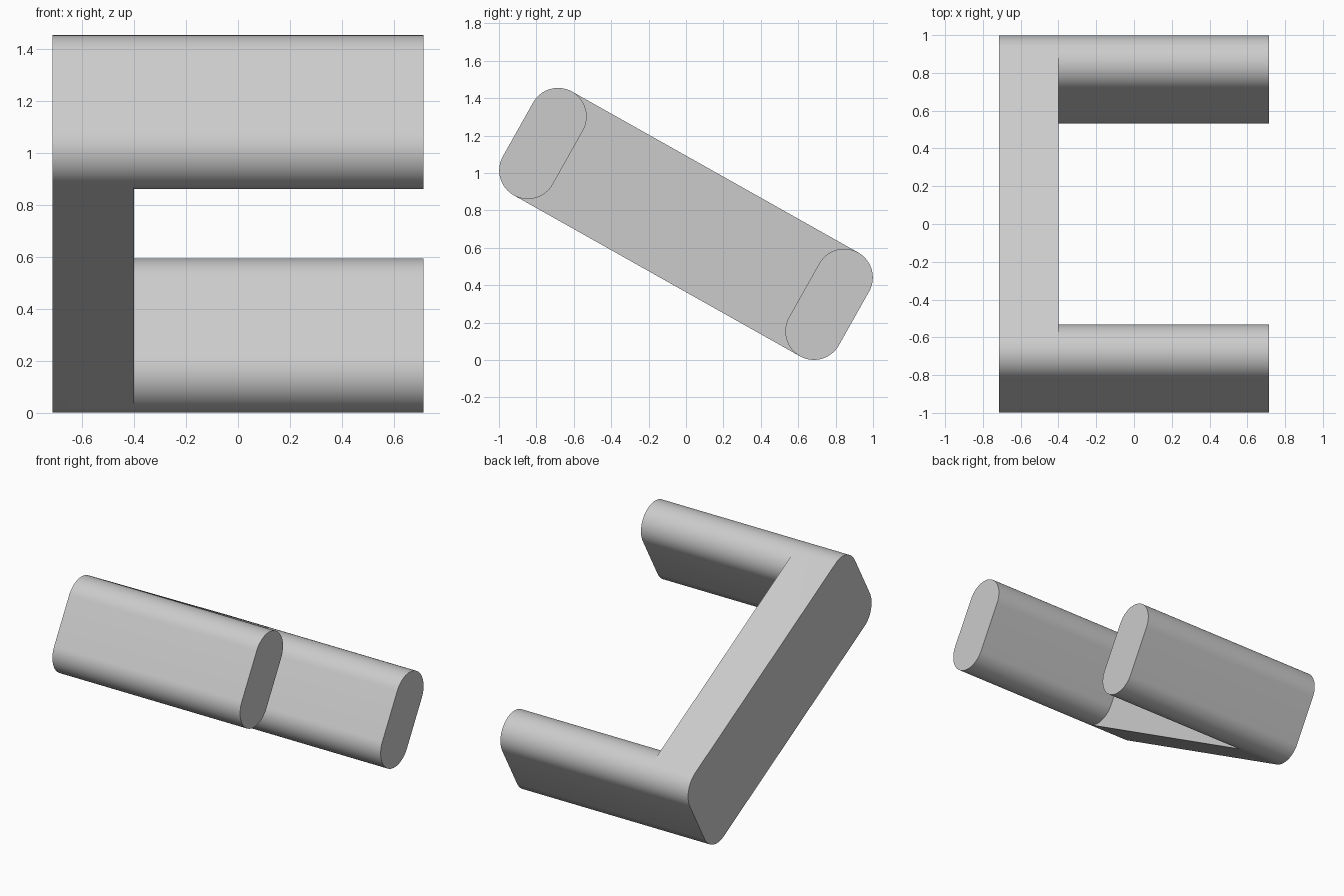
import bpy, bmesh
from math import sin, cos, pi, radians
from mathutils import Matrix

if "Cube" in bpy.data.objects:
    bpy.data.objects.remove(bpy.data.objects["Cube"])

TILT = radians(29.35)      # downward slope from front to back
REACH = 0.8776             # arm centre to middle, along the slope
RADIUS = 0.153             # rounding of the arms
STRAIGHT = 0.165           # half the flat part of an arm's section
SIDE, INNER = 0.715, -0.40 # outer ends, inner face of the crossbar
STEPS = 16                 # segments per quarter circle


def half_section(centre, side):
    """Half of an arm's section, bottom to top, bulging towards side."""
    points = []
    for sign in (-1, 1):
        for i in range(STEPS + 1):
            t = pi / 2 * i / STEPS
            t = t - pi / 2 if sign < 0 else t
            points.append((centre + side * RADIUS * cos(t),
                           sign * STRAIGHT + RADIUS * sin(t)))
    return points


bm = bmesh.new()


def add_verts(points, x):
    return [bm.verts.new((x, u, v)) for u, v in points]


# Crossbar: outer end cap and the rim joining it to the inner face
back = add_verts(half_section(REACH, 1), INNER)
front = add_verts(half_section(-REACH, -1), INNER)
rim = back + front[::-1]
cap = [bm.verts.new((-SIDE, v.co.y, v.co.z)) for v in rim]
bm.faces.new(cap)
for i in range(len(rim)):
    j = (i + 1) % len(rim)
    bm.faces.new((rim[i], rim[j], cap[j], cap[i]))

# Crossbar inner face, between the two arms
back_in = add_verts(half_section(REACH, -1)[1:-1], INNER)
front_in = add_verts(half_section(-REACH, 1)[1:-1], INNER)
bm.faces.new([front[0], back[0]] + back_in + [back[-1], front[-1]] + front_in[::-1])

# Arms: continue each rounded section out to the open end
for outer, inner in ((back, back_in), (front, front_in)):
    root = outer + inner[::-1]
    tip = [bm.verts.new((SIDE, v.co.y, v.co.z)) for v in root]
    bm.faces.new(tip)
    for i in range(len(root)):
        j = (i + 1) % len(root)
        bm.faces.new((root[i], root[j], tip[j], tip[i]))

bmesh.ops.recalc_face_normals(bm, faces=bm.faces)
bm.transform(Matrix.Translation((0, 0, 0.728)) @ Matrix.Rotation(-TILT, 4, 'X'))

mesh = bpy.data.meshes.new("u_bracket")
bm.to_mesh(mesh)
bm.free()
bracket = bpy.data.objects.new("u_bracket", mesh)
bpy.context.collection.objects.link(bracket)

# Plain grey finish
grey = bpy.data.materials.new("light_grey")
grey.use_nodes = True
colour = (0.6, 0.6, 0.6, 1)
grey.diffuse_color = colour
grey.node_tree.nodes["Principled BSDF"].inputs["Base Color"].default_value = colour
mesh.materials.append(grey)

# Smooth rounds, crisp end caps
bpy.ops.object.select_all(action='DESELECT')
bracket.select_set(True)
bpy.context.view_layer.objects.active = bracket
bpy.ops.object.shade_smooth_by_angle(angle=radians(30))
